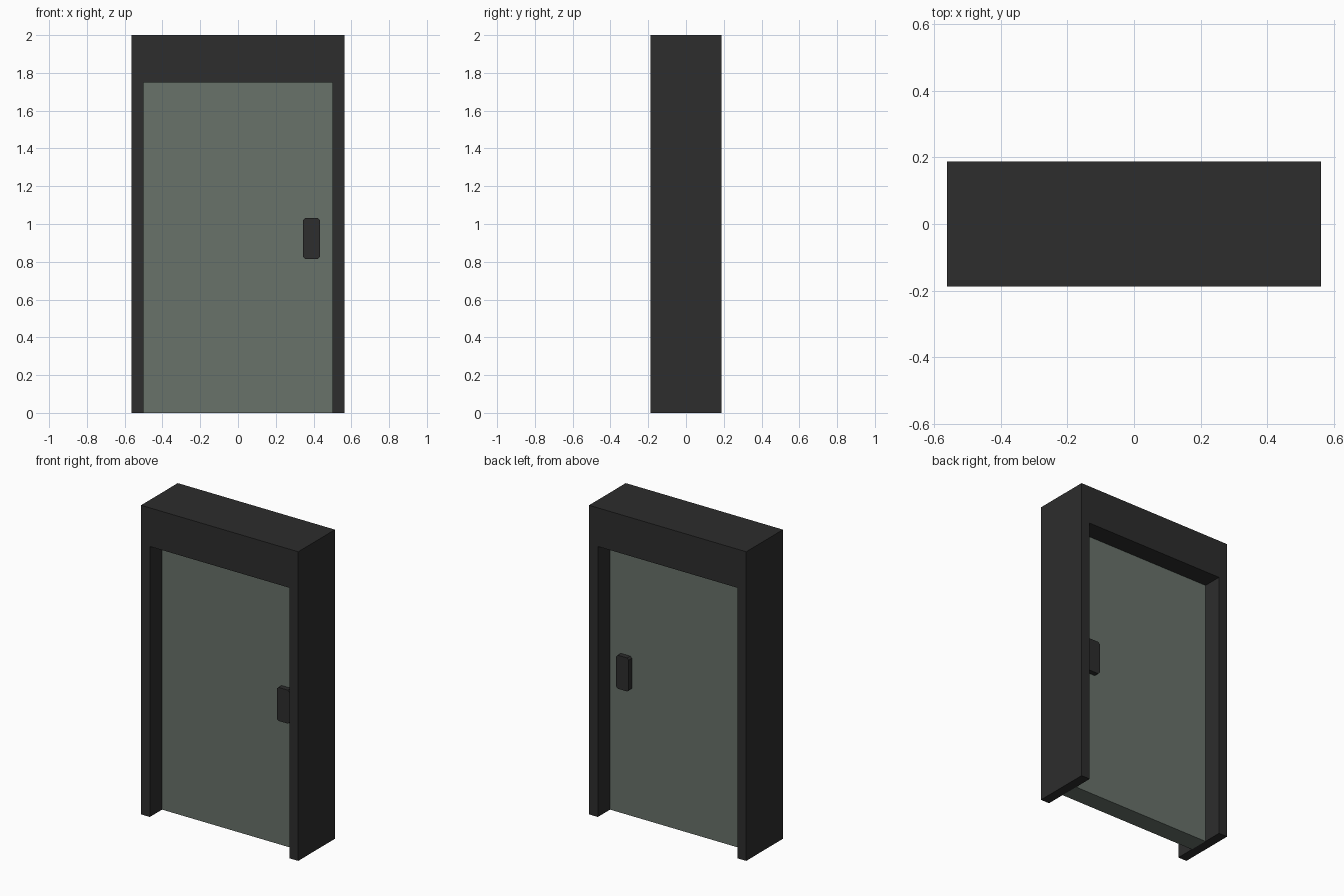
import bpy, bmesh

if "Cube" in bpy.data.objects:
    bpy.data.objects.remove(bpy.data.objects["Cube"], do_unlink=True)


def material(name, rgb):
    m = bpy.data.materials.new(name)
    m.use_nodes = True
    m.diffuse_color = (*rgb, 1)
    m.node_tree.nodes["Principled BSDF"].inputs["Base Color"].default_value = (*rgb, 1)
    return m


charcoal = material("charcoal", (0.026, 0.026, 0.026))
grey_green = material("grey green", (0.138, 0.168, 0.144))


def extrude_profile(name, points, y0, y1, mat):
    """Extrude an x-z outline from y0 to y1."""
    bm = bmesh.new()
    face = bm.faces.new([bm.verts.new((x, y0, z)) for x, z in points])
    ext = bmesh.ops.extrude_face_region(bm, geom=[face])
    moved = [v for v in ext["geom"] if isinstance(v, bmesh.types.BMVert)]
    bmesh.ops.translate(bm, verts=moved, vec=(0, y1 - y0, 0))
    bmesh.ops.recalc_face_normals(bm, faces=bm.faces)
    mesh = bpy.data.meshes.new(name)
    bm.to_mesh(mesh)
    bm.free()
    mesh.materials.append(mat)
    obj = bpy.data.objects.new(name, mesh)
    bpy.context.collection.objects.link(obj)
    return obj


W, D, H = 0.5625, 0.1875, 2.0         # frame half width, half depth, height
OW, OH, T = 0.5, 1.75, 0.0625         # opening half width, height, door half thickness

# Frame: one arch-shaped outline, open at the floor
extrude_profile("door_frame",
                [(-W, 0), (-W, H), (W, H), (W, 0), (OW, 0), (OW, OH), (-OW, OH), (-OW, 0)],
                -D, D, charcoal)

# Door panel recessed equally on both sides
extrude_profile("door_panel", [(-OW, 0), (-OW, OH), (OW, OH), (OW, 0)], -T, T, grey_green)

# Handle plates with clipped corners, one on each side
x0, x1, z0, z1, c = 0.344, 0.434, 0.815, 1.032, 0.011
outline = [(x0 + c, z0), (x0, z0 + c), (x0, z1 - c), (x0 + c, z1),
           (x1 - c, z1), (x1, z1 - c), (x1, z0 + c), (x1 - c, z0)]
for name, side in (("front_handle", -1), ("back_handle", 1)):
    extrude_profile(name, outline, side * (T - 0.005), side * (T + 0.032), charcoal)
